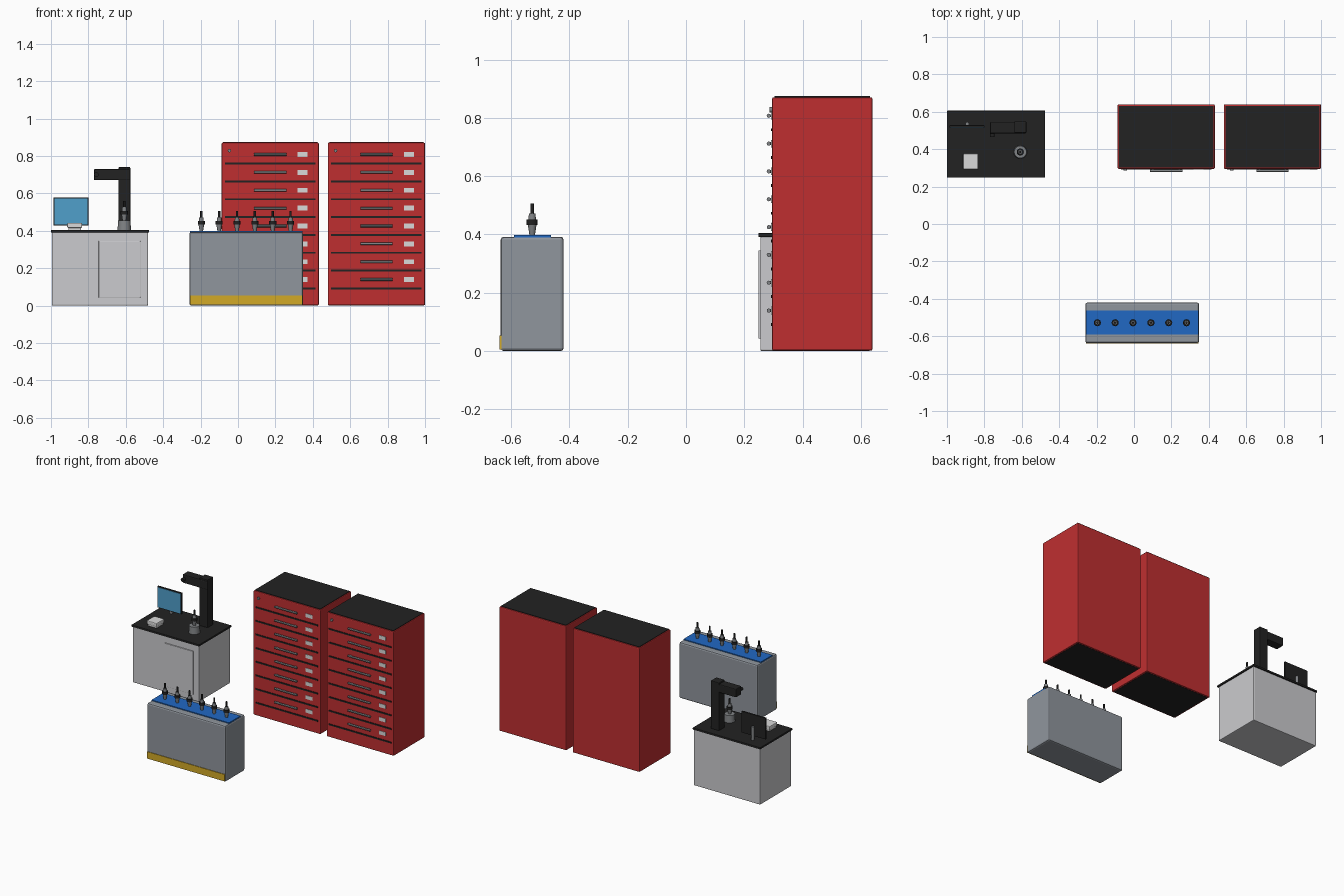
import bpy
import math

if "Cube" in bpy.data.objects:
    bpy.data.objects.remove(bpy.data.objects["Cube"], do_unlink=True)


def material(name, r, g, b):
    m = bpy.data.materials.new(name)
    m.use_nodes = True
    m.diffuse_color = (r, g, b, 1)
    m.node_tree.nodes["Principled BSDF"].inputs["Base Color"].default_value = (r, g, b, 1)
    return m


RED = material("red paint", 0.52, 0.028, 0.03)
BLACK = material("black", 0.016, 0.016, 0.016)
LIGHT = material("light grey", 0.6, 0.6, 0.62)
GREY = material("blue grey", 0.28, 0.305, 0.34)
BLUE = material("blue mat", 0.015, 0.14, 0.55)
SCREEN = material("screen blue", 0.08, 0.35, 0.6)
YELLOW = material("yellow", 0.65, 0.4, 0.02)
METAL = material("metal", 0.22, 0.23, 0.24)
WHITE = material("white", 0.7, 0.7, 0.7)


def finish(name, mat, bevel=0.0):
    o = bpy.context.object
    o.name = name
    o.data.materials.append(mat)
    if bevel:
        mod = o.modifiers.new("Bevel", "BEVEL")
        mod.width = bevel
        mod.segments = 2
    return o


def box(name, mat, xs, ys, zs, bevel=0.0):
    """Box given by its low and high limit on each axis."""
    bpy.ops.mesh.primitive_cube_add(size=1, location=[sum(p) / 2 for p in (xs, ys, zs)])
    bpy.context.object.scale = [p[1] - p[0] for p in (xs, ys, zs)]
    bpy.ops.object.transform_apply(location=False, rotation=False, scale=True)
    return finish(name, mat, bevel)


def rod(name, mat, centre, r1, r2, length, axis="z", sides=20):
    """Cylinder or cone along an axis, centred on a point."""
    turn = {"x": (0, math.pi / 2, 0), "y": (math.pi / 2, 0, 0), "z": (0, 0, 0)}[axis]
    bpy.ops.mesh.primitive_cone_add(vertices=sides, radius1=r1, radius2=r2, depth=length,
                                    location=centre, rotation=turn)
    bpy.ops.object.shade_smooth_by_angle()
    return finish(name, mat)


def tool(name, x, y, z):
    """Taper shank, flange, collet and cutter stacked upward."""
    parts = [("shank", METAL, 0.009, 0.015, 0.0, 0.037),
             ("flange", BLACK, 0.019, 0.019, 0.037, 0.056),
             ("collet", METAL, 0.013, 0.011, 0.056, 0.076),
             ("cutter", BLACK, 0.006, 0.006, 0.076, 0.11)]
    for part, mat, r1, r2, low, high in parts:
        rod(f"{name}_{part}", mat, (x, y, z + (low + high) / 2), r1, r2, high - low)


# Drawer cabinets
def drawer_cabinet(name, x):
    front, back = 0.295, 0.64
    box(f"{name}_body", RED, (x - 0.26, x + 0.26), (front, back), (0.001, 0.871), 0.006)
    box(f"{name}_top", BLACK, (x - 0.252, x + 0.252), (front + 0.008, back - 0.008), (0.865, 0.875))
    box(f"{name}_base", BLACK, (x - 0.25, x + 0.25), (front + 0.01, back - 0.01), (0, 0.01))
    rod(f"{name}_lock", METAL, (x - 0.218, front - 0.003, 0.828), 0.009, 0.009, 0.012, "y")
    for i in range(8):
        z = 0.139 + i * 0.0955
        box(f"{name}_drawer_gap", BLACK, (x - 0.242, x + 0.242),
            (front - 0.004, front + 0.003), (z - 0.053, z - 0.043))
        rod(f"{name}_handle", METAL, (x, front - 0.011, z), 0.007, 0.007, 0.172, "x", 12)
        for side in (-1, 1):
            rod(f"{name}_handle_post", METAL, (x + side * 0.07, front - 0.005, z),
                0.005, 0.005, 0.014, "y", 8)
        box(f"{name}_label", WHITE, (x + 0.147, x + 0.2), (front - 0.003, front + 0.002),
            (z - 0.013, z + 0.013))


drawer_cabinet("left_cabinet", 0.74)
drawer_cabinet("right_cabinet", 0.172)

# Tool cart
box("cart_body", GREY, (-0.26, 0.348), (-0.636, -0.42), (0, 0.392), 0.01)
box("cart_mat", BLUE, (-0.256, 0.344), (-0.591, -0.463), (0.385, 0.398))
box("cart_stripe", YELLOW, (-0.256, 0.344), (-0.64, -0.632), (0.006, 0.054))
for n in range(6):
    tool("cart_tool", -0.196 + n * 0.0954, -0.528, 0.396)

# Workbench
box("bench_body", LIGHT, (-0.995, -0.481), (0.255, 0.6), (0, 0.393), 0.005)
box("bench_door", LIGHT, (-0.745, -0.522), (0.248, 0.257), (0.043, 0.345), 0.002)
box("bench_top", BLACK, (-1.0, -0.475), (0.248, 0.606), (0.391, 0.405), 0.003)

# Monitor
box("monitor_case", BLACK, (-0.987, -0.799), (0.515, 0.528), (0.428, 0.577), 0.002)
box("monitor_screen", SCREEN, (-0.982, -0.804), (0.512, 0.517), (0.433, 0.572))
rod("monitor_stand", METAL, (-0.892, 0.535, 0.45), 0.01, 0.01, 0.095)

# Small unit on the bench
box("control_box_base", WHITE, (-0.907, -0.839), (0.297, 0.371), (0.403, 0.418), 0.002)
box("control_box", WHITE, (-0.913, -0.833), (0.291, 0.377), (0.415, 0.442), 0.006)

# Column with measuring arm
box("column", BLACK, (-0.64, -0.576), (0.487, 0.548), (0.403, 0.74), 0.004)
box("arm", BLACK, (-0.77, -0.576), (0.484, 0.546), (0.67, 0.73), 0.006)
rod("arm_knob", BLACK, (-0.757, 0.475, 0.7), 0.012, 0.012, 0.022, "y")

# Tool seat with a mounted tool
rod("tool_seat", METAL, (-0.608, 0.385, 0.429), 0.036, 0.033, 0.052, "z", 24)
tool("bench_tool", -0.608, 0.385, 0.45)
